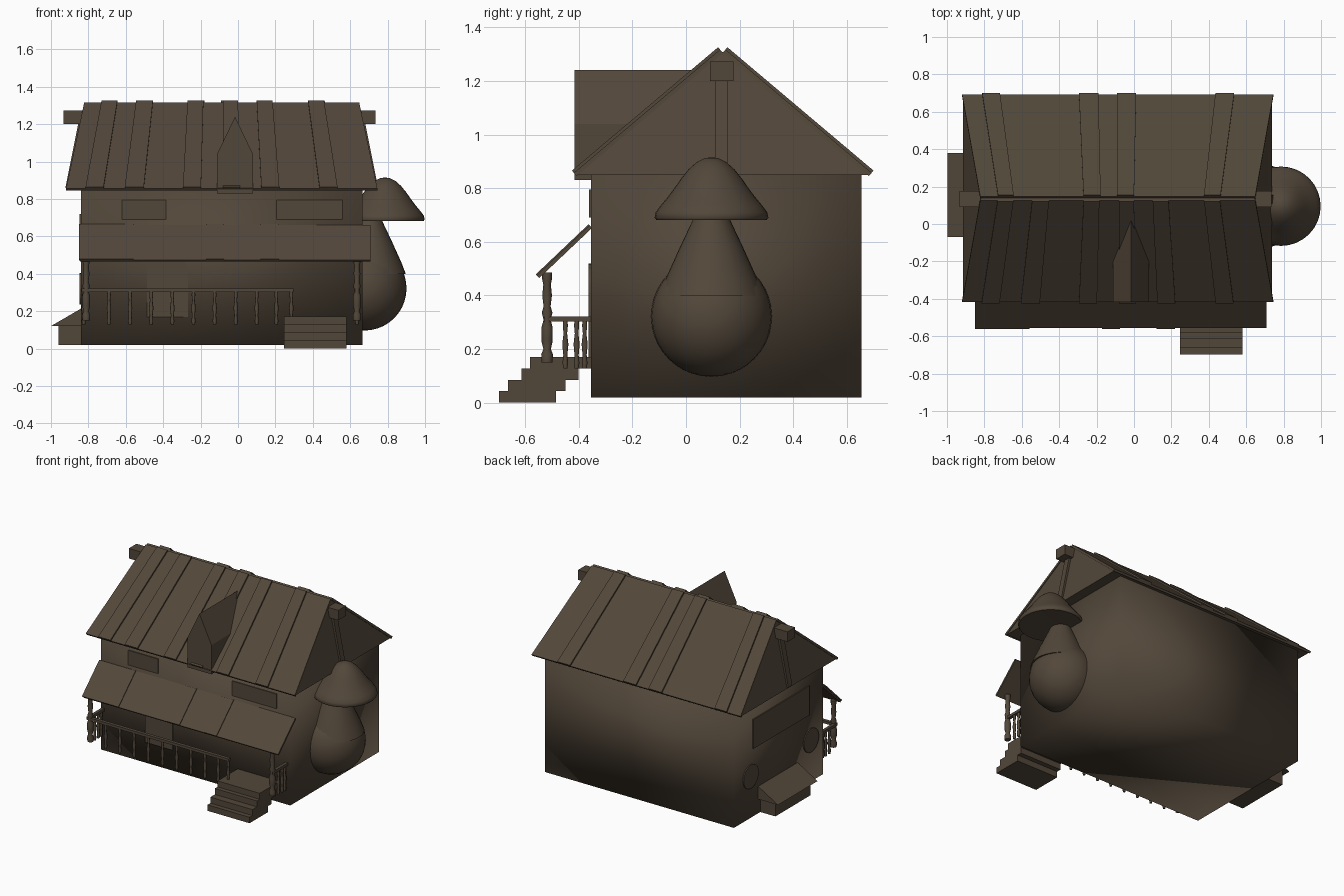
import bpy, bmesh, math
from mathutils import Vector, Matrix

if "Cube" in bpy.data.objects:
    bpy.data.objects.remove(bpy.data.objects["Cube"])

wood = bpy.data.materials.new("dark brown wood")
wood.diffuse_color = (0.085, 0.063, 0.042, 1)
wood.use_nodes = True
wood.node_tree.nodes["Principled BSDF"].inputs["Base Color"].default_value = wood.diffuse_color


def finish(name, bm, smooth=None):
    bmesh.ops.recalc_face_normals(bm, faces=bm.faces)
    me = bpy.data.meshes.new(name)
    bm.to_mesh(me)
    bm.free()
    me.materials.append(wood)
    ob = bpy.data.objects.new(name, me)
    bpy.context.collection.objects.link(ob)
    if smooth is not None:
        bpy.ops.object.select_all(action='DESELECT')
        bpy.context.view_layer.objects.active = ob
        ob.select_set(True)
        if smooth >= 180:
            bpy.ops.object.shade_smooth()
        else:
            bpy.ops.object.shade_smooth_by_angle(angle=math.radians(smooth))
    return ob


def loft(name, a, b, smooth=None):
    """Closed solid between two matching outlines."""
    bm = bmesh.new()
    va = [bm.verts.new(p) for p in a]
    vb = [bm.verts.new(p) for p in b]
    n = len(a)
    bm.faces.new(va)
    bm.faces.new(vb[::-1])
    for i in range(n):
        j = (i + 1) % n
        bm.faces.new((va[i], vb[i], vb[j], va[j]))
    return finish(name, bm, smooth)


def box(name, x, y, z, smooth=None):
    def ring(h):
        return [(x[0], y[0], h), (x[1], y[0], h), (x[1], y[1], h), (x[0], y[1], h)]
    return loft(name, ring(z[0]), ring(z[1]), smooth)


def lathe(name, profile, loc, seg=16, smooth=40):
    """Turn (radius, z) points around an upright axis."""
    bm = bmesh.new()
    rings = [[bm.verts.new((loc[0] + r * math.cos(2 * math.pi * k / seg),
                            loc[1] + r * math.sin(2 * math.pi * k / seg), loc[2] + z))
              for k in range(seg)] for r, z in profile]
    for p, q in zip(rings, rings[1:]):
        for k in range(seg):
            j = (k + 1) % seg
            bm.faces.new((p[k], p[j], q[j], q[k]))
    bm.faces.new(rings[0])
    bm.faces.new(rings[-1])
    return finish(name, bm, smooth)


def plank(name, eave, ridge, xe, xr, lift, th):
    """Sloping board: eave and ridge are (y, z), xe and xr the widths there."""
    d = Vector((ridge[0] - eave[0], ridge[1] - eave[1])).normalized()
    n = Vector((-d.y, d.x))
    if n.y < 0:
        n = -n

    def quad(o):
        e, r = Vector(eave) + n * o, Vector(ridge) + n * o
        return [(xe[0], e.x, e.y), (xe[1], e.x, e.y), (xr[1], r.x, r.y), (xr[0], r.x, r.y)]
    return loft(name, quad(lift), quad(lift + th))


# House body
box("house_body", (-0.84, 0.665), (-0.355, 0.655), (0.02, 0.85), 180)

# Main roof: solid core with sloping gables, two slabs and raised boards
CX, RW, EW = -0.087, 0.735, 0.832


def gable(s):
    return [(CX + s * (EW - 0.006), -0.405, 0.85), (CX + s * (EW - 0.006), 0.68, 0.85),
            (CX + s * (RW - 0.006), 0.137, 1.308)]


loft("roof_core", gable(-1), gable(1))
ridge = (0.137, 1.305)
front_boards = [(-0.73, -0.645), (-0.545, -0.455), (-0.27, -0.185), (-0.08, 0.0), (0.10, 0.185), (0.375, 0.46)]
back_boards = [(-0.727, -0.643), (-0.27, -0.178), (-0.09, 0.0), (0.374, 0.463)]
for side, eave, boards in (("front", (-0.408, 0.845), front_boards),
                           ("back", (0.682, 0.845), back_boards)):
    plank(side + "_roof_slab", eave, ridge, (CX - EW, CX + EW), (CX - RW, CX + RW), 0, 0.016)
    for i, xr in enumerate(boards):
        xe = [CX + (x - CX) * EW / RW for x in xr]
        plank(f"{side}_roof_board_{i}", eave, ridge, xe, xr, 0.014, 0.013)

# Ridge beam and gable posts leaning with the gable
box("ridge_beam", (-0.932, 0.735), (0.09, 0.177), (1.2, 1.272))
for s, name in ((-1, "left"), (1, "right")):
    def post(x, z):
        return [(CX + s * (x - 0.03), 0.11, z), (CX + s * (x + 0.014), 0.11, z),
                (CX + s * (x + 0.014), 0.155, z), (CX + s * (x - 0.03), 0.155, z)]
    loft(name + "_gable_post", post(0.822, 0.86), post(0.752, 1.21))

# Dormer
pent = [(-0.112, 0.83), (0.08, 0.83), (0.08, 1.04), (-0.016, 1.24), (-0.112, 1.04)]
loft("dormer", [(x, -0.416, z) for x, z in pent], [(x, 0.05, z) for x, z in pent])

# Porch roof with raised boards
pe, pr = (-0.547, 0.465), (-0.35, 0.652)
plank("porch_roof", pe, pr, (-0.845, 0.708), (-0.845, 0.708), 0, 0.014)
for i, x in enumerate([(-0.85, -0.56), (-0.17, -0.075), (0.12, 0.22)]):
    plank(f"porch_board_{i}", pe, pr, x, x, 0.010, 0.009)

# Turned porch posts
post_profile = [(0.02, 0), (0.022, 0.03), (0.014, 0.05), (0.021, 0.08), (0.021, 0.13), (0.013, 0.16),
                (0.02, 0.185), (0.013, 0.21), (0.018, 0.25), (0.014, 0.29), (0.019, 0.315), (0.019, 0.335)]
for x, name in ((-0.812, "left"), (0.636, "right")):
    lathe(name + "_porch_post", post_profile, (x, -0.518, 0.15), 12)

# Railings and balusters
bal = [(0.008, 0), (0.011, 0.02), (0.008, 0.05), (0.012, 0.09), (0.007, 0.13), (0.01, 0.16), (0.008, 0.18)]
box("front_rail", (-0.825, 0.297), (-0.53, -0.506), (0.303, 0.322))
for i, x in enumerate([-0.69, -0.577, -0.464, -0.351, -0.238, -0.125, -0.012, 0.1, 0.205, 0.285]):
    lathe(f"front_baluster_{i}", bal, (x, -0.518, 0.128), 10)
for x, name in ((-0.825, "left"), (0.636, "right")):
    box(name + "_side_rail", (x - 0.011, x + 0.011), (-0.53, -0.35), (0.303, 0.322))
    for i, y in enumerate((-0.45, -0.408, -0.378)):
        lathe(f"{name}_side_baluster_{i}", bal, (x, y, 0.128), 10)

# Steps
for i, (y0, y1) in enumerate([(-0.697, -0.485), (-0.664, -0.45), (-0.613, -0.40), (-0.582, -0.352)]):
    box(f"step_{i}", (0.245, 0.58), (y0, y1), (i * 0.0428, (i + 1) * 0.0428))

# Arched front door
arch = [(-0.487, 0.17), (-0.268, 0.17)] + [
    (-0.3775 + 0.1095 * math.cos(a * math.pi / 10), 0.41 + 0.11 * math.sin(a * math.pi / 10)) for a in range(11)]
loft("front_door", [(x, -0.363, z) for x, z in arch], [(x, -0.354, z) for x, z in arch])

# Front window plates
for i, x in enumerate([(-0.62, -0.385), (0.205, 0.56)]):
    box(f"front_window_{i}", x, (-0.362, -0.354), (0.69, 0.795))

# Left wall: wide window and two round windows
box("left_window", (-0.848, -0.839), (-0.195, 0.445), (0.51, 0.72))
for i, y in enumerate((-0.215, 0.47)):
    c = [(y + 0.085 * math.cos(k * math.pi / 10), 0.32 + 0.085 * math.sin(k * math.pi / 10)) for k in range(20)]
    loft(f"round_window_{i}", [(-0.848, a, b) for a, b in c], [(-0.839, a, b) for a, b in c])

# Cellar hatch on the left wall
box("hatch_base", (-0.96, -0.838), (-0.045, 0.355), (0.02, 0.125))
lid = [(-0.998, 0.122), (-0.838, 0.122), (-0.838, 0.215)]
loft("hatch_lid", [(x, -0.07, z) for x, z in lid], [(x, 0.38, z) for x, z in lid])

# Round oven with neck and mushroom cap on the right wall
bm = bmesh.new()
bmesh.ops.create_uvsphere(bm, u_segments=32, v_segments=20, radius=0.225,
                          matrix=Matrix.Translation((0.676, 0.095, 0.322)))
finish("oven_ball", bm, 180)
lathe("oven_neck", [(0.195, 0.40), (0.172, 0.46), (0.12, 0.575), (0.075, 0.67), (0.055, 0.72)], (0.702, 0.095, 0), 32)
cap = [(0.19, 0.683), (0.204, 0.682), (0.21, 0.69), (0.206, 0.71), (0.188, 0.735), (0.163, 0.765), (0.137, 0.80),
       (0.113, 0.835), (0.085, 0.87), (0.055, 0.897), (0.025, 0.912), (0.002, 0.915)]
lathe("oven_cap", [(r * 1.01, z) for r, z in cap], (0.786, 0.095, 0), 32, 50)
